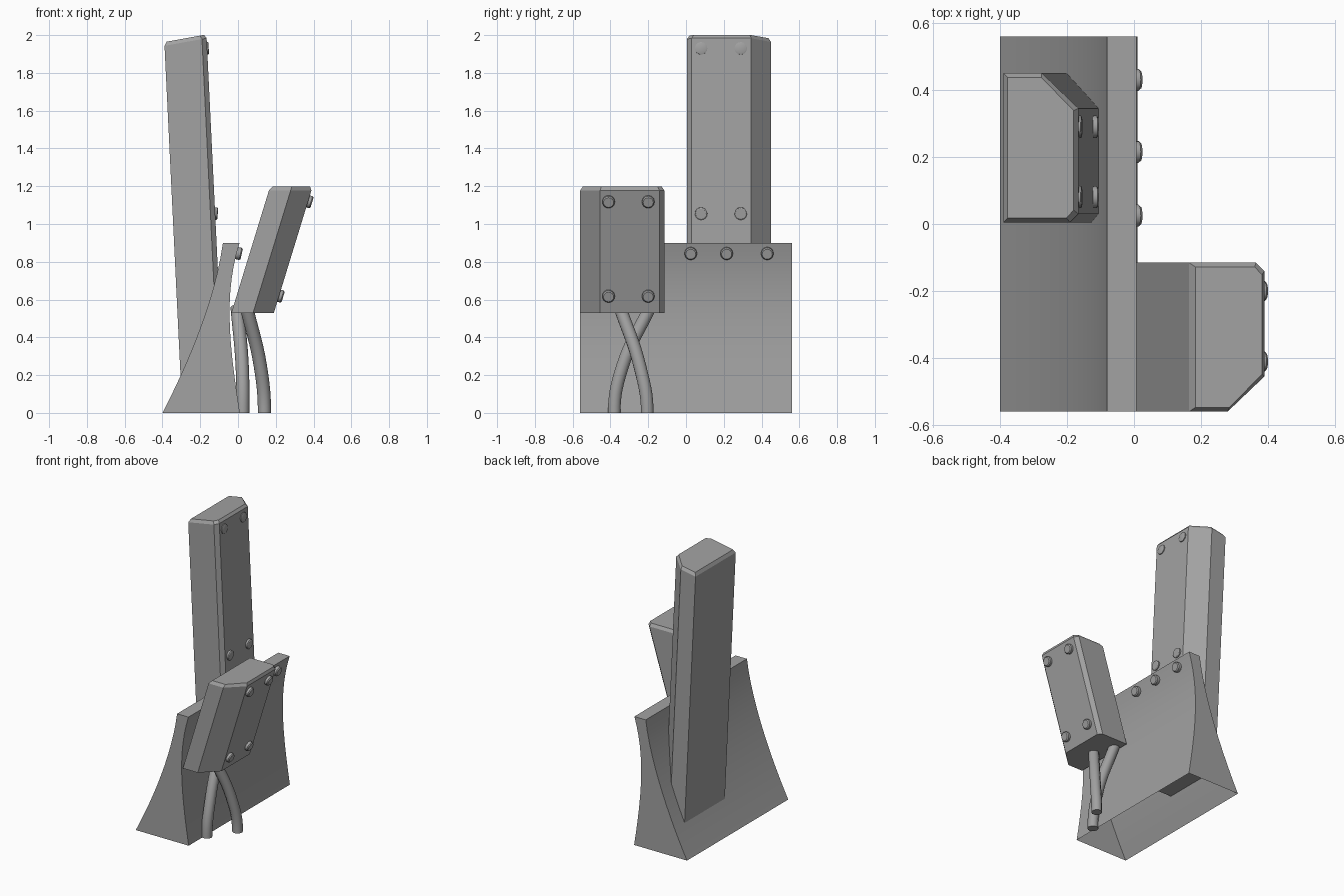
import bpy, bmesh, math
from mathutils import Vector
from mathutils.geometry import interpolate_bezier

cube = bpy.data.objects.get("Cube")
if cube:
    bpy.data.objects.remove(cube, do_unlink=True)

grey = bpy.data.materials.new("mid_grey")
grey.use_nodes = True
colour = (0.36, 0.36, 0.36, 1)
grey.diffuse_color = colour
grey.node_tree.nodes["Principled BSDF"].inputs["Base Color"].default_value = colour


def finish(bm, name, smooth=True):
    bmesh.ops.recalc_face_normals(bm, faces=bm.faces)
    mesh = bpy.data.meshes.new(name)
    bm.to_mesh(mesh)
    bm.free()
    mesh.materials.append(grey)
    obj = bpy.data.objects.new(name, mesh)
    bpy.context.collection.objects.link(obj)
    if smooth:
        bpy.ops.object.select_all(action="DESELECT")
        obj.select_set(True)
        bpy.context.view_layer.objects.active = obj
        bpy.ops.object.shade_smooth_by_angle(angle=math.radians(30))
    return obj


def bridge(bm, a, b):
    for i in range(len(a)):
        j = (i + 1) % len(a)
        bm.faces.new((a[i], a[j], b[j], b[i]))


# Flared base: curved profile swept along y, open underneath
def base_wall():
    bm = bmesh.new()
    back = interpolate_bezier(Vector((-0.4, 0)), Vector((-0.27, 0.25)),
                              Vector((-0.12, 0.6)), Vector((-0.08, 0.9)), 13)
    front = interpolate_bezier(Vector((0.008, 0.9)), Vector((-0.07, 0.65)),
                               Vector((-0.055, 0.4)), Vector((0.01, 0)), 13)
    profile = list(back) + list(front)
    ends = [[bm.verts.new((p.x, y, p.y)) for p in profile] for y in (-0.56, 0.56)]
    for i in range(len(profile) - 1):
        bm.faces.new((ends[0][i], ends[0][i + 1], ends[1][i + 1], ends[1][i]))
    for end in ends:
        bm.faces.new(end)
    finish(bm, "base_wall")


# Leaning block with one big chamfered corner and a bevelled top
SECTION = [(0, 0), (0, 0.445), (0.2, 0.445), (0.225, 0.42), (0.225, 0.105), (0.115, 0)]


def leaning_block(name, x_low, z_low, x_high, z_high, top_slope, y_start, y_sign):
    bm = bmesh.new()
    lean = (x_high - x_low) / (z_high - z_low)

    def ring(z, slope, inset=0):
        verts = []
        for u, v in SECTION:
            u = 0.1125 + (u - 0.1125) * (1 - inset / 0.1125)
            v = 0.2225 + (v - 0.2225) * (1 - inset / 0.2225)
            h = z + slope * u
            verts.append(bm.verts.new((x_low + u + lean * (h - z_low),
                                       y_start + y_sign * v, h)))
        return verts

    bottom = ring(z_low, 0)
    rim = ring(z_high - 0.02, top_slope)
    top = ring(z_high, top_slope, 0.013)
    bridge(bm, bottom, rim)
    bridge(bm, rim, top)
    bm.faces.new(bottom)
    bm.faces.new(top)
    finish(bm, name, smooth=False)


# Round bolt head facing along a direction tilted in the xz plane
def bolt(name, x, y, z, tilt, height):
    bm = bmesh.new()
    rings = []
    for h, r in ((-0.02, 0.033), (height * 0.7, 0.033), (height, 0.027)):
        rings.append([bm.verts.new((r * math.cos(i * math.tau / 16),
                                    r * math.sin(i * math.tau / 16), h))
                      for i in range(16)])
    bridge(bm, rings[0], rings[1])
    bridge(bm, rings[1], rings[2])
    bm.faces.new(rings[0])
    bm.faces.new(rings[2])
    obj = finish(bm, name)
    obj.location = (x, y, z)
    obj.rotation_euler = (0, math.pi / 2 + tilt, 0)


# Bent cable
def cable(name, points):
    curve = bpy.data.curves.new(name, "CURVE")
    curve.dimensions = "3D"
    curve.bevel_depth = 0.035
    curve.bevel_resolution = 3
    curve.resolution_u = 8
    curve.use_fill_caps = True
    spline = curve.splines.new("BEZIER")
    spline.bezier_points.add(len(points) - 1)
    for bp, p in zip(spline.bezier_points, points):
        bp.co = p
        bp.handle_left_type = bp.handle_right_type = "AUTO"
    # Vertical start at the floor
    first = spline.bezier_points[0]
    first.handle_left_type = first.handle_right_type = "FREE"
    first.handle_left = first.co - Vector((0, 0, 0.1))
    first.handle_right = first.co + Vector((0, 0, 0.1))
    curve.materials.append(grey)
    obj = bpy.data.objects.new(name, curve)
    bpy.context.collection.objects.link(obj)


base_wall()
leaning_block("tall_tower", -0.304, 0.19, -0.39, 1.963, 0.18, 0.45, -1)
leaning_block("front_box", -0.035, 0.53, 0.17, 1.198, 0, -0.56, 1)

for i, y in enumerate((0.025, 0.215, 0.43)):
    bolt(f"base_bolt_{i}", -0.002, y, 0.845, 0.22, 0.022)
for i, y in enumerate((-0.41, -0.2)):
    bolt(f"box_bolt_upper_{i}", 0.371, y, 1.12, 0.3, 0.022)
    bolt(f"box_bolt_lower_{i}", 0.218, y, 0.62, 0.3, 0.022)
for i, y in enumerate((0.08, 0.29)):
    bolt(f"tower_bolt_upper_{i}", -0.163, y, 1.93, -0.05, 0.008)
    bolt(f"tower_bolt_lower_{i}", -0.121, y, 1.055, 0.08, 0.014)

cable("inner_cable", [(0.025, -0.38, 0), (0.022, -0.335, 0.25), (-0.005, -0.19, 0.56)])
cable("outer_cable", [(0.14, -0.205, 0), (0.118, -0.245, 0.25), (0.045, -0.35, 0.56)])
